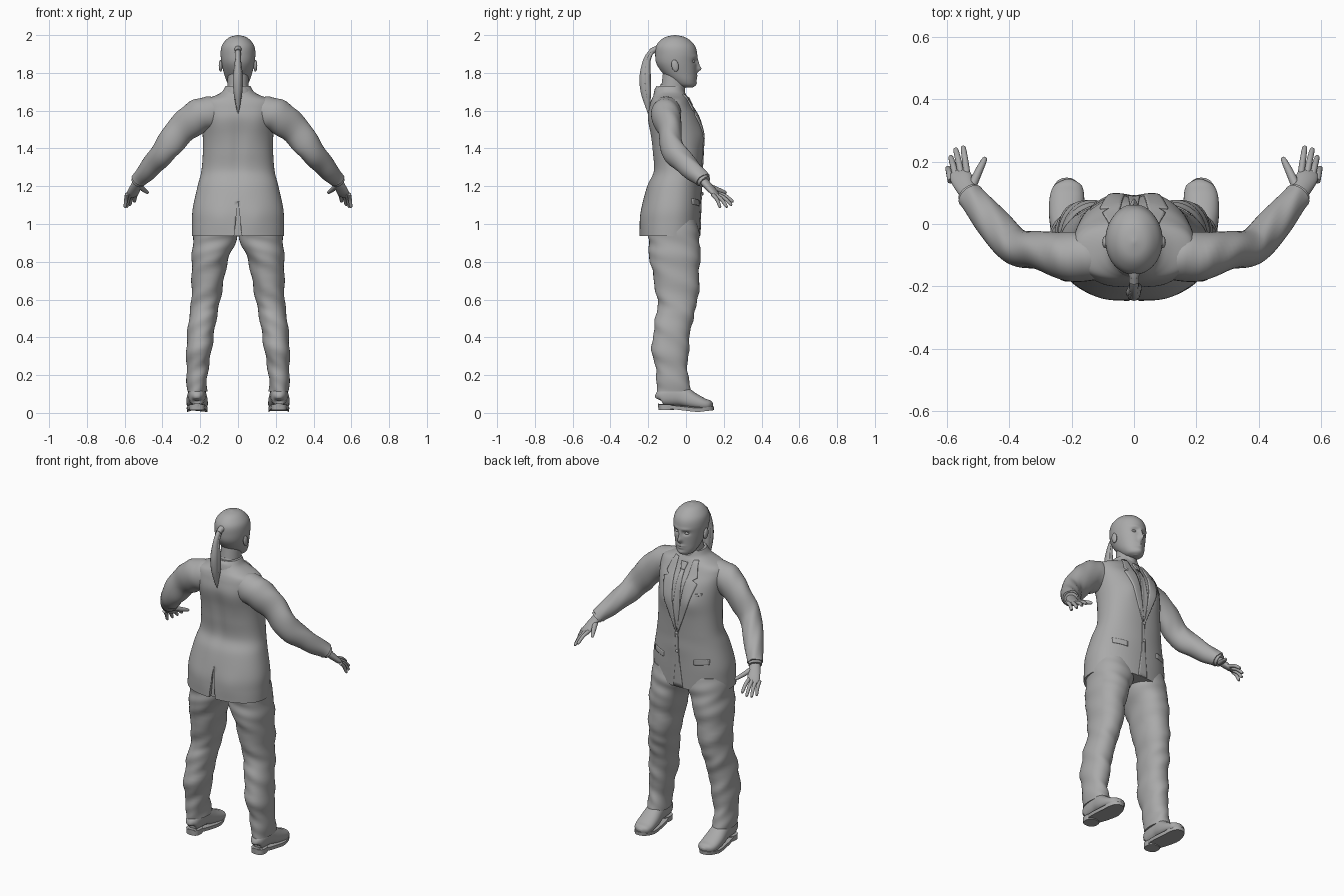
import bpy, bmesh, math, random
from mathutils import Vector, Matrix

random.seed(4)
if "Cube" in bpy.data.objects:
    bpy.data.objects.remove(bpy.data.objects["Cube"])

grey = bpy.data.materials.new("plain_grey")
grey.use_nodes = True
grey.diffuse_color = (0.4, 0.4, 0.4, 1)
grey.node_tree.nodes["Principled BSDF"].inputs["Base Color"].default_value = (0.4, 0.4, 0.4, 1)


def finish(name, bm, mirror=False):
    """Turn a bmesh into a smooth shaded object, optionally mirrored in x."""
    bmesh.ops.recalc_face_normals(bm, faces=bm.faces)
    mesh = bpy.data.meshes.new(name)
    bm.to_mesh(mesh)
    bm.free()
    mesh.materials.append(grey)
    mesh.shade_smooth()
    mesh.set_sharp_from_angle(angle=0.8)
    obj = bpy.data.objects.new(name, mesh)
    bpy.context.collection.objects.link(obj)
    if mirror:
        add_mirror(obj)
    return obj


def add_mirror(obj):
    mod = obj.modifiers.new("Mirror", 'MIRROR')
    mod.use_mirror_merge = False


def spline(rows, steps):
    """Catmull-Rom through rows of numbers."""
    pts = [rows[0]] + list(rows) + [rows[-1]]
    out = []
    for a, b, c, d in zip(pts, pts[1:], pts[2:], pts[3:]):
        for i in range(steps):
            t = i / steps
            out.append([q + 0.5 * t * (r - p + t * (2 * p - 5 * q + 4 * r - s + t * (3 * (q - r) + s - p)))
                        for p, q, r, s in zip(a, b, c, d)])
    return out + [list(rows[-1])]


def loft(name, rows, mode="level", seg=32, steps=5, power=2.0, mirror=False, shape=None):
    """Skin through rings (x, y, z, radius across, radius along).
    level: flat rings; side: rings hinge on x; limb: rings follow the path."""
    rows = spline(rows, steps)
    mids = [Vector(r[:3]) for r in rows]
    bm = bmesh.new()
    rings = []
    for i, r in enumerate(rows):
        t = (mids[min(i + 1, len(mids) - 1)] - mids[max(i - 1, 0)]).normalized()
        u = Vector((1, 0, 0))
        if mode == "level":
            t = Vector((0, 0, 1))
        elif mode == "limb":
            u = t.cross(Vector((0, 0, 1))).normalized()
        v = t.cross(u).normalized()
        ring = []
        for k in range(seg):
            a = math.tau * k / seg
            c, s = (math.copysign(abs(f) ** (2 / power), f) for f in (math.cos(a), math.sin(a)))
            p = mids[i] + u * c * max(r[3], 0.001) + v * s * max(r[4], 0.001)
            if shape:
                shape(p, a)
            ring.append(bm.verts.new(p))
        rings.append(ring)
    for a, b in zip(rings, rings[1:]):
        for k in range(seg):
            n = (k + 1) % seg
            bm.faces.new((a[k], a[n], b[n], b[k]))
    bm.faces.new(rings[0][::-1])
    bm.faces.new(rings[-1])
    return finish(name, bm, mirror)


def ball(name, mid, size, mirror=False, turn=0.0):
    bm = bmesh.new()
    bmesh.ops.create_uvsphere(bm, u_segments=20, v_segments=12, radius=1, matrix=Matrix.Translation(mid)
                              @ Matrix.Rotation(turn, 4, 'X') @ Matrix.Diagonal((*size, 1)))
    return finish(name, bm, mirror)


def bumps(items, mid_y):
    """Soft swellings and hollows: (side, x, z, width, height, depth)."""
    def shape(p, a):
        for side, x, z, w, h, d in items:
            facing = min(max((p.y - mid_y) * side / 0.05, 0), 1)
            p.y += side * facing * d * math.exp(-((abs(p.x) - x) / w) ** 2 - ((p.z - z) / h) ** 2)
    return shape


# Head with sculpted face
face = bumps([(1, 0, 1.821, .012, .016, .024), (1, 0, 1.85, .009, .022, .012),
              (1, .032, 1.863, .018, .012, -.012), (1, .03, 1.886, .03, .009, .004),
              (1, 0, 1.785, .022, .006, .007), (1, 0, 1.771, .018, .006, .006),
              (1, 0, 1.744, .022, .013, .006)], -.01)
loft("head", [(0, .01, 1.722, .02, .022), (0, 0, 1.734, .045, .048), (0, -.015, 1.76, .062, .068),
              (0, -.035, 1.8, .075, .09), (0, -.05, 1.85, .087, .107), (0, -.052, 1.9, .092, .111),
              (0, -.055, 1.94, .087, .104), (0, -.057, 1.97, .068, .081), (0, -.058, 1.99, .042, .05),
              (0, -.058, 2.0, .004, .005)], seg=96, steps=8, shape=face)
ball("eyes", (.032, .036, 1.861), (.014, .012, .008), True)
ball("ears", (.092, -.058, 1.838), (.01, .019, .032), True, 0.2)
loft("neck", [(0, -.08, 1.64, .06, .068), (0, -.068, 1.72, .055, .064), (0, -.06, 1.82, .055, .06)])

# Tied-back hair
tail = [(0, -.15, 1.925, .022, .02), (0, -.18, 1.915, .013, .014), (0, -.207, 1.865, .014, .02),
        (0, -.216, 1.78, .022, .03), (0, -.212, 1.7, .02, .028), (0, -.204, 1.63, .012, .014),
        (0, -.2, 1.585, .002, .002)]
loft("ponytail", tail, "side", seg=20)
for n in range(6):
    dx, dy = random.uniform(-.016, .016), random.uniform(-.014, .014)
    loft("hair_lock", [(x + dx * rx / .02, y + dy * ry / .025, z + n * .006 * (z < 1.7), rx * .5, ry * .5)
                       for x, y, z, rx, ry in tail[1:]], "side", seg=10)
loft("hair_band", [(0, -.168, 1.922, .016, .016), (0, -.186, 1.912, .016, .016)], "side")

# Jacket body
body = bumps([(1, .085, 1.47, .055, .07, .012), (1, 0, 1.48, .03, .07, -.006),
              (-1, 0, 1.4, .03, .16, -.01), (-1, .1, 1.52, .05, .08, .006),
              (-1, .1, 1.03, .06, .07, .006), (1, 0, 1.18, .12, .06, .005)], -.07)
jacket = loft("jacket", [(0, -.087, .937, .243, .16), (0, -.085, 1.0, .243, .16), (0, -.08, 1.08, .24, .157),
                         (0, -.065, 1.2, .214, .142), (0, -.045, 1.28, .194, .128),
                         (0, -.045, 1.38, .186, .134), (0, -.05, 1.47, .187, .138),
                         (0, -.067, 1.56, .195, .136), (0, -.08, 1.62, .2, .115),
                         (0, -.085, 1.655, .185, .1), (0, -.085, 1.68, .12, .088),
                         (0, -.085, 1.7, .085, .078), (0, -.08, 1.73, .066, .066)],
              seg=80, steps=6, power=2.25, shape=body)

# Back vent cut into the jacket
bm = bmesh.new()
wedge = [[bm.verts.new((x, y, z)) for x, z in ((-.022, .92), (.022, .92), (0, 1.13))] for y in (-.3, -.228)]
bm.faces.new(wedge[0])
bm.faces.new(wedge[1][::-1])
for k in range(3):
    bm.faces.new((wedge[0][k], wedge[1][k], wedge[1][k - 2], wedge[0][k - 2]))
cutter = finish("vent_cutter", bm)
cutter.hide_render = True
cutter.hide_viewport = True
cut = jacket.modifiers.new("Vent", 'BOOLEAN')
cut.operation = 'DIFFERENCE'
cut.object = cutter


def panel(name, inner, outer, mirror=False, thick=.008):
    """Cloth strip between two (x, z) edges, laid on the jacket front."""
    a, b = ([Vector((x, .3, z)) for x, z in edge] for edge in (inner, outer))
    lines = []
    bm = bmesh.new()
    for i in range(len(a) - 1):
        for s in range(6 + (i == len(a) - 2)):
            p, q = a[i].lerp(a[i + 1], s / 6), b[i].lerp(b[i + 1], s / 6)
            lines.append([bm.verts.new(p.lerp(q, k / 6)) for k in range(7)])
    for r, s in zip(lines, lines[1:]):
        for k in range(6):
            bm.faces.new((r[k], r[k + 1], s[k + 1], s[k]))
    obj = finish(name, bm)
    wrap = obj.modifiers.new("Wrap", 'SHRINKWRAP')
    wrap.target = jacket
    wrap.wrap_method = 'PROJECT'
    wrap.use_project_y = True
    wrap.use_negative_direction = True
    wrap.use_positive_direction = False
    solid = obj.modifiers.new("Thickness", 'SOLIDIFY')
    solid.thickness = thick
    solid.offset = 0
    if mirror:
        add_mirror(obj)


# Lapels, tie, front edge and pockets
panel("lapels", [(.05, 1.685), (.045, 1.6), (.042, 1.585), (.04, 1.57), (.028, 1.45), (.002, 1.28)],
      [(.075, 1.685), (.1, 1.605), (.078, 1.59), (.108, 1.575), (.075, 1.45), (.006, 1.27)], True, .012)
panel("tie_knot", [(-.02, 1.67), (-.011, 1.63)], [(.02, 1.67), (.011, 1.63)], thick=.016)
panel("tie", [(-.011, 1.63), (-.022, 1.42), (-.004, 1.29)], [(.011, 1.63), (.022, 1.42), (.004, 1.29)])
panel("front_edge", [(-.004, 1.275), (-.012, 1.1), (-.03, .94)], [(.012, 1.275), (.012, 1.1), (.03, .94)])
panel("pocket_flaps", [(.1, 1.125), (.1, 1.095)], [(.18, 1.135), (.18, 1.105)], True)
panel("breast_pocket", [(-.085, 1.52), (-.085, 1.508)], [(-.14, 1.528), (-.14, 1.516)])
for z in (1.27, 1.16):
    ball("button", (0, .087, z), (.009, .006, .009))


# Collars slope down toward the front
def slope(p, a):
    p.z -= .45 * (p.y + .075)


loft("shirt_collar", [(0, -.07, 1.66, .072, .078), (0, -.066, 1.70, .064, .072),
                      (0, -.066, 1.715, .059, .068)], shape=slope)
loft("jacket_collar", [(0, -.08, 1.64, .1, .092), (0, -.08, 1.675, .083, .085),
                       (0, -.078, 1.695, .072, .076)], shape=slope)


# Sleeves with light folds, and shirt cuffs
def folds(p, a):
    p.z += .003 * math.sin(p.x * 70 + a * 2)


loft("sleeves", [(.1, -.1, 1.59, .075, .08), (.2, -.105, 1.575, .08, .09), (.3, -.085, 1.5, .062, .08),
                 (.38, -.073, 1.4, .059, .07), (.45, 0, 1.315, .056, .058), (.51, .072, 1.25, .045, .045),
                 (.525, .09, 1.232, .044, .043)], "limb", steps=8, mirror=True, shape=folds)
loft("shirt_cuffs", [(.515, .078, 1.243, .038, .036), (.532, .1, 1.223, .037, .034)], "limb", mirror=True)

# Hands: palm, four fingers, thumb
loft("palms", [(.522, .085, 1.238, .027, .022), (.538, .113, 1.205, .031, .02),
               (.556, .15, 1.166, .035, .016), (.563, .168, 1.148, .028, .01)], "limb", mirror=True)
tips = [(.549, .25, 1.118), (.573, .243, 1.1), (.589, .218, 1.09), (.598, .182, 1.088)]
for k, tip in enumerate(tips):
    base = Vector((.536, .158, 1.165)).lerp(Vector((.588, .138, 1.158)), k / 3)
    tip = Vector(tip)
    knuckle = base.lerp(tip, .5) + Vector((0, .003, .008))
    end = base.lerp(tip, .94)
    loft("finger", [(*base, .011, .011), (*knuckle, .01, .01), (*end, .008, .008), (*tip, .002, .002)],
         "limb", seg=12, mirror=True)
loft("thumbs", [(.525, .11, 1.205, .015, .015), (.503, .16, 1.185, .013, .013), (.481, .205, 1.168, .009, .009),
                (.476, .214, 1.163, .002, .002)], "limb", seg=12, mirror=True)


# Trousers
def creases(p, a):
    p.y += .004 * math.sin(p.z * 38 + a) + .002 * math.sin(p.z * 83 + a * 3)
    p.x += .003 * math.sin(p.z * 47 + a * 2)


loft("trouser_legs", [(.12, -.07, 1.02, .11, .12), (.12, -.066, .95, .118, .136), (.129, -.062, .89, .111, .137),
                      (.15, -.058, .8, .095, .131), (.17, -.045, .6, .077, .108), (.187, -.062, .5, .073, .098),
                      (.205, -.083, .35, .068, .098), (.217, -.073, .2, .055, .083),
                      (.217, -.063, .112, .053, .09)],
     seg=40, steps=8, power=2.2, mirror=True, shape=creases)

# Shoes: upper, sole and heel
loft("shoe_uppers", [(.217, -.143, .07, .01, .014), (.217, -.135, .078, .034, .04), (.217, -.09, .092, .044, .055),
                     (.217, -.03, .092, .049, .056), (.217, .03, .066, .056, .045), (.215, .09, .046, .055, .033),
                     (.212, .125, .042, .043, .025), (.21, .143, .04, .012, .01)], "side", power=2.3, mirror=True)


def sole_shape(p, a):
    p.x = .216 + (p.x - .216) * (.87 + p.y * 1.2)
    p.z += .12 * abs(p.y - .06)


loft("soles", [(.216, 0, .004, .06, .147), (.216, 0, .024, .062, .149)],
     steps=2, power=2.4, mirror=True, shape=sole_shape)
loft("heels", [(.217, -.105, .014, .041, .04), (.217, -.105, .045, .042, .042)], steps=2, power=2.6, mirror=True)
